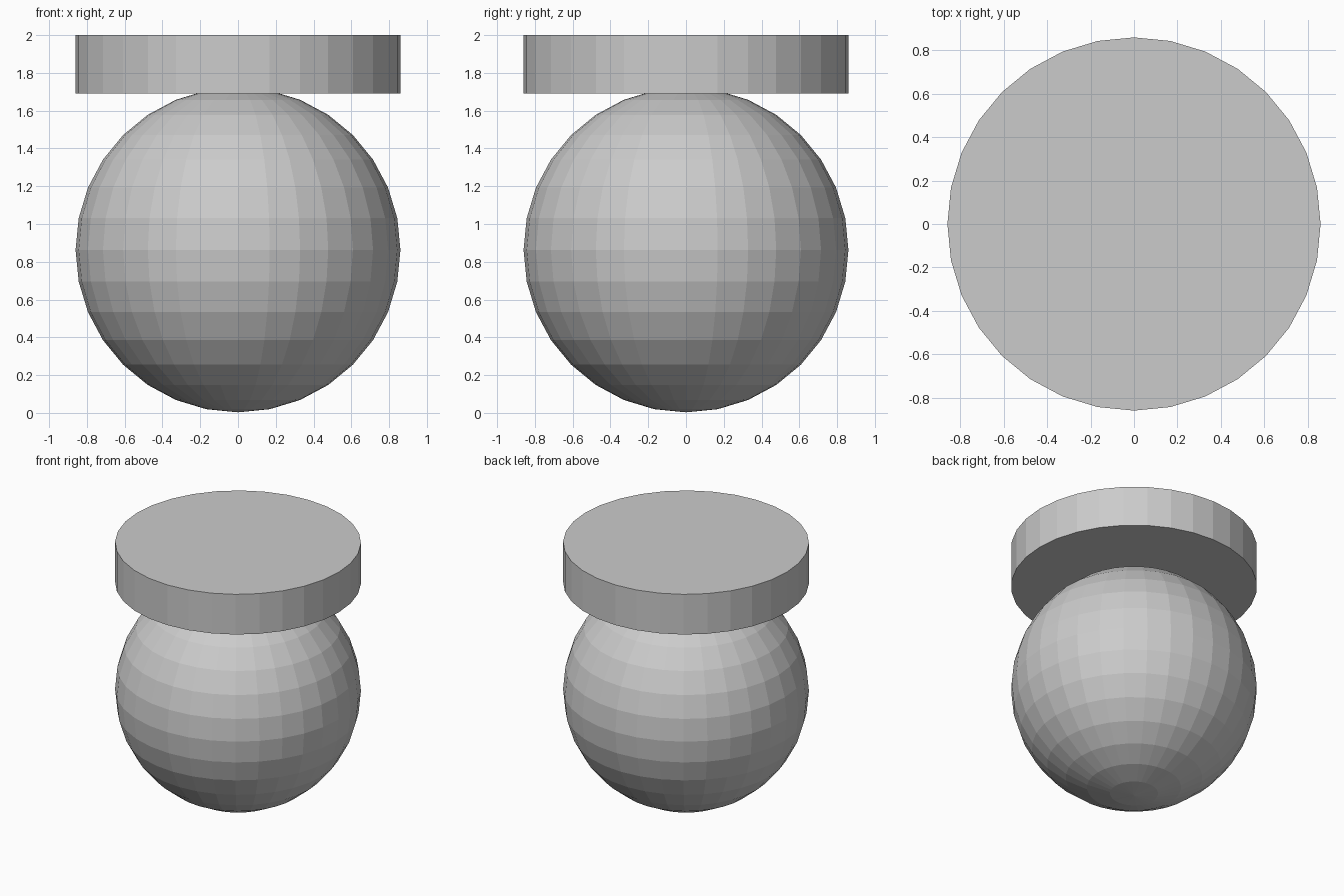
import bpy

if "Cube" in bpy.data.objects:
    bpy.data.objects.remove(bpy.data.objects["Cube"])

RADIUS = 0.86
DISC_BOTTOM, DISC_TOP = 1.69, 2.0

# Round body, low-poly with flat faces
bpy.ops.mesh.primitive_uv_sphere_add(segments=32, ring_count=16, radius=RADIUS,
                                     location=(0, 0, RADIUS + 0.003))
bpy.context.object.name = "round_body"

# Flat disc resting on the body, which pokes slightly into it
bpy.ops.mesh.primitive_cylinder_add(vertices=32, radius=RADIUS,
                                    depth=DISC_TOP - DISC_BOTTOM,
                                    location=(0, 0, (DISC_TOP + DISC_BOTTOM) / 2))
bpy.context.object.name = "top_disc"
